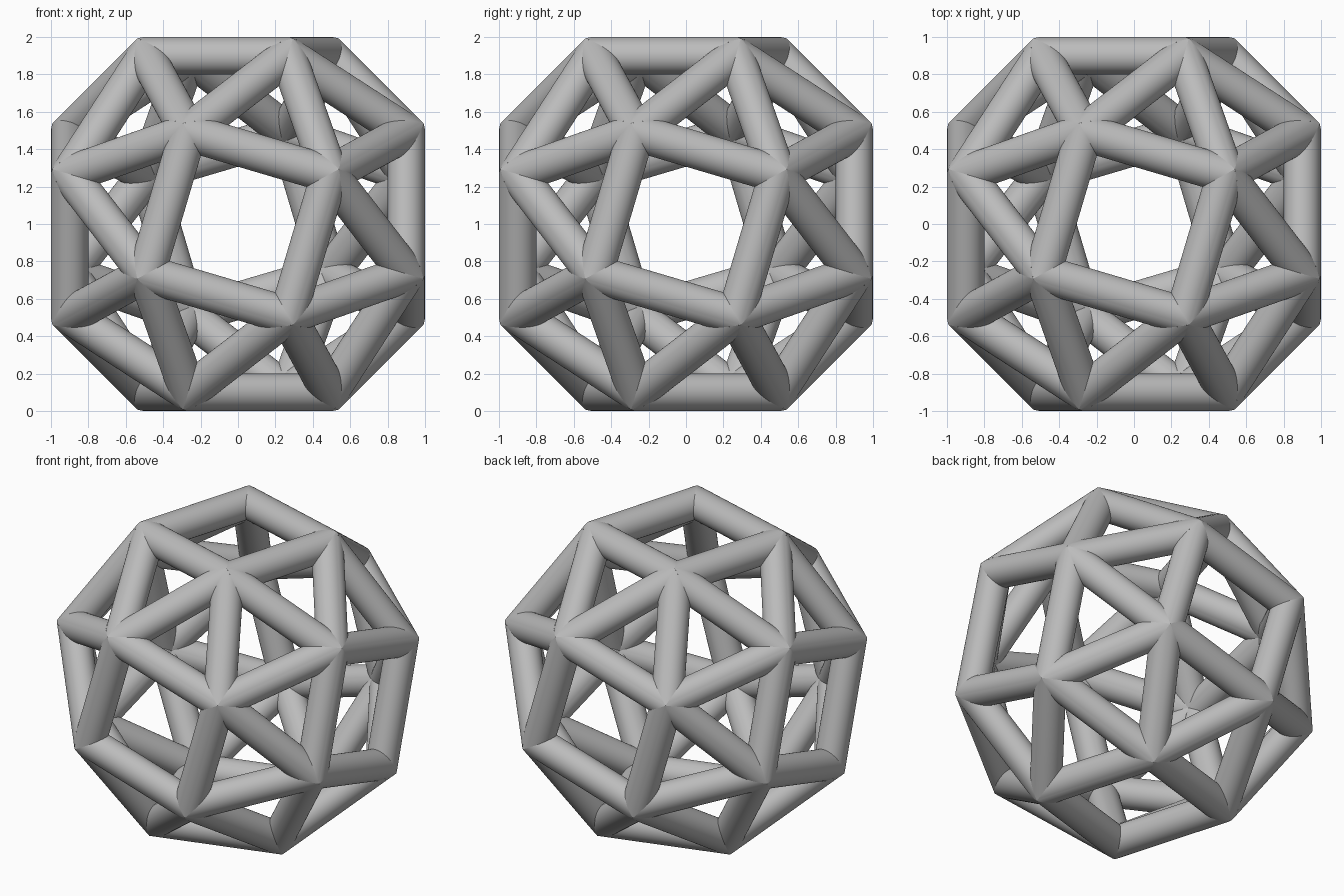
import bpy, bmesh
from itertools import permutations, product
from mathutils import Vector, Matrix

if "Cube" in bpy.data.objects:
    bpy.data.objects.remove(bpy.data.objects["Cube"])

RADIUS = 0.1                 # strut radius
REACH = 1 - RADIUS           # distance of the square faces from the centre
T = 1.83929                  # tribonacci constant, shapes the snub cube
SIDES = 48
CENTRE = Vector((0, 0, 1))

grey = bpy.data.materials.new("plain grey")
grey.use_nodes = True
colour = (0.5, 0.5, 0.5, 1)
grey.diffuse_color = colour
grey.node_tree.nodes["Principled BSDF"].inputs["Base Color"].default_value = colour

# Snub cube corners: permutation parity and sign parity must agree
sizes = (REACH, REACH / T, REACH / T ** 2)
corners = []
for order in permutations(range(3)):
    for signs in product((1, -1), repeat=3):
        rows = [[signs[i] if order[i] == j else 0 for j in range(3)] for i in range(3)]
        if Matrix(rows).determinant() > 0:
            corners.append(Vector([signs[i] * sizes[order[i]] for i in range(3)]))

# Each corner joins its five nearest corners
length = min((c - corners[0]).length for c in corners[1:])
near = {i: [j for j, d in enumerate(corners)
            if j != i and (c - d).length < length * 1.05]
        for i, c in enumerate(corners)}


def add_strut(target, i, j):
    """Add a round strut, mitred against every neighbour at both ends."""
    a, b = corners[i], corners[j]
    bm = bmesh.new()
    turn = (b - a).to_track_quat('Z', 'Y').to_matrix().to_4x4()
    bmesh.ops.create_cone(bm, cap_ends=False, segments=SIDES, radius1=RADIUS,
                          radius2=RADIUS, depth=length + 4 * RADIUS,
                          matrix=Matrix.Translation((a + b) / 2) @ turn)
    for start, end in ((i, j), (j, i)):
        along = corners[end] - corners[start]
        for k in near[start]:
            if k != end:
                other = corners[k] - corners[start]
                bmesh.ops.bisect_plane(
                    bm, geom=bm.verts[:] + bm.edges[:] + bm.faces[:], dist=1e-6,
                    plane_co=corners[start], plane_no=along - other, clear_inner=True)
    bmesh.ops.translate(bm, verts=bm.verts, vec=CENTRE)
    piece = bpy.data.meshes.new("strut_piece")
    bm.to_mesh(piece)
    bm.free()
    target.from_mesh(piece)
    bpy.data.meshes.remove(piece)


def on_square(i, j):
    """True when both corners lie on the same square face."""
    return any(abs(p) > REACH * 0.99 and abs(p - q) < 0.01
               for p, q in zip(corners[i], corners[j]))


def build(name, edges):
    bm = bmesh.new()
    for i, j in edges:
        add_strut(bm, i, j)
    mesh = bpy.data.meshes.new(name)
    bm.to_mesh(mesh)
    bm.free()
    mesh.materials.append(grey)
    obj = bpy.data.objects.new(name, mesh)
    bpy.context.collection.objects.link(obj)
    bpy.ops.object.select_all(action='DESELECT')
    obj.select_set(True)
    bpy.context.view_layer.objects.active = obj
    bpy.ops.object.shade_smooth_by_angle()


# Six square frames, and the struts that bridge them with triangles
pairs = [(i, j) for i in near for j in near[i] if i < j]
build("square_frame_struts", [p for p in pairs if on_square(*p)])
build("bridging_struts", [p for p in pairs if not on_square(*p)])
